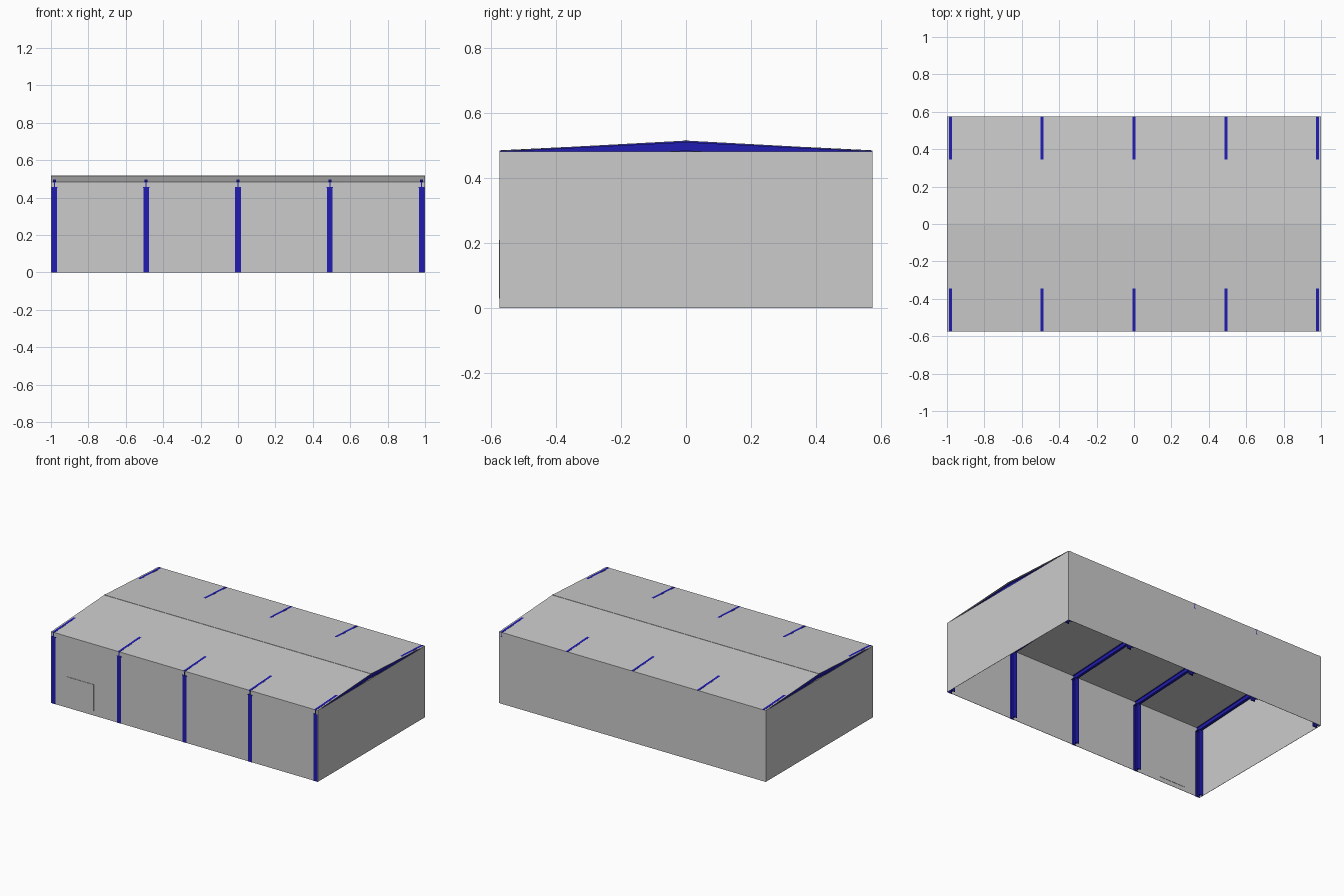
import bpy, bmesh
from mathutils import Vector as V

if "Cube" in bpy.data.objects:
    bpy.data.objects.remove(bpy.data.objects["Cube"])

HX, HY = 1.0, 0.574           # half length, half depth
EAVE, RIDGE = 0.484, 0.515    # roof heights
T = 0.002                     # sheet thickness

blue = bpy.data.materials.new("blue_steel")
blue.diffuse_color = (0.015, 0.012, 0.45, 1)
blue.use_nodes = True
blue.node_tree.nodes["Principled BSDF"].inputs["Base Color"].default_value = blue.diffuse_color


def sweep(bm, section, offset):
    """Closed prism: section polygon moved along offset."""
    a = [bm.verts.new(p) for p in section]
    b = [bm.verts.new(V(p) + V(offset)) for p in section]
    n = len(a)
    bm.faces.new(a)
    bm.faces.new(b[::-1])
    for i in range(n):
        bm.faces.new((a[i], b[i], b[(i + 1) % n], a[(i + 1) % n]))


def finish(bm, name, mat=None):
    bmesh.ops.recalc_face_normals(bm, faces=bm.faces)
    me = bpy.data.meshes.new(name)
    bm.to_mesh(me)
    bm.free()
    ob = bpy.data.objects.new(name, me)
    bpy.context.collection.objects.link(ob)
    if mat:
        me.materials.append(mat)


def cladding(name, origin, along, up, inward, cols, splits):
    """Sheet of separate thin panels, split in columns and rows."""
    bm = bmesh.new()
    o, a, u = V(origin), V(along), V(up)
    for c in range(cols):
        for r0, r1 in zip(splits, splits[1:]):
            p = o + a * (c / cols)
            da = a / cols
            quad = [p + u * r0, p + da + u * r0, p + da + u * r1, p + u * r1]
            sweep(bm, quad, V(inward) * T)
    finish(bm, name)


def i_section(w, d, t):
    """I outline, width w across and depth d, centred."""
    w, d, s = w / 2, d / 2, t / 2
    return [(-w, -d), (w, -d), (w, -d + t), (s, -d + t), (s, d - t), (w, d - t),
            (w, d), (-w, d), (-w, d - t), (-s, d - t), (-s, -d + t), (-w, -d + t)]


def box(bm, x0, x1, y0, y1, z0, z1):
    sweep(bm, [(x0, y0, z0), (x1, y0, z0), (x1, y1, z0), (x0, y1, z0)], (0, 0, z1 - z0))


# wall cladding
FY = HY - 0.002   # front wall sits just behind the column faces
half = (0, 0.5, 1)
cladding("front_wall", (-HX, -FY, 0), (2 * HX, 0, 0), (0, 0, EAVE - T), (0, 1, 0), 18, half)
cladding("back_wall", (-HX, HY, 0), (2 * HX, 0, 0), (0, 0, EAVE - T), (0, -1, 0), 18, half)
for s, name in ((1, "right_wall"), (-1, "left_wall")):
    cladding(name, (s * HX, -HY, 0), (0, 2 * HY, 0), (0, 0, EAVE - T), (-s, 0, 0), 10, half)

# roof slopes
for s, name in ((-1, "front_roof"), (1, "back_roof")):
    cladding(name, (-HX, s * HY, EAVE), (2 * HX, 0, 0), (0, -s * HY, RIDGE - EAVE),
             (0, 0, -1), 18, (0, 0.415, 1))

# ridge cap
bm = bmesh.new()
box(bm, -HX, HX, -0.005, 0.005, RIDGE - 0.002, RIDGE + 0.002)
finish(bm, "ridge_cap")

# door
bm = bmesh.new()
box(bm, -0.88, -0.68, -HY - 0.001, -FY + 0.004, 0.03, 0.21)
finish(bm, "door")

# portal frames: two columns with cap plates, two rafters
DEPTH, RD = 0.036, 0.034
for i in range(5):
    x = -0.982 + 0.491 * i
    for s, side in ((-1, "front"), (1, "back")):
        outer = HY if s < 0 else HY - 0.003
        cy = s * (outer - DEPTH / 2)
        bm = bmesh.new()
        sweep(bm, [(x + px, cy + py, 0) for px, py in i_section(0.03, DEPTH, 0.005)],
              (0, 0, 0.45))
        box(bm, x - 0.017, x + 0.017, cy - DEPTH / 2, cy + DEPTH / 2, 0.45, 0.455)
        finish(bm, f"{side}_column_{i + 1}", blue)

        # rafter rises just above the sheet near the eave, below it at the ridge
        bm = bmesh.new()
        top = EAVE + 0.001
        sweep(bm, [(x + px, s * HY, top - RD / 2 + pz)
                   for px, pz in i_section(0.016, RD, 0.005)],
              (0, -s * HY, RIDGE - 0.0015 - top))
        finish(bm, f"{side}_rafter_{i + 1}", blue)
